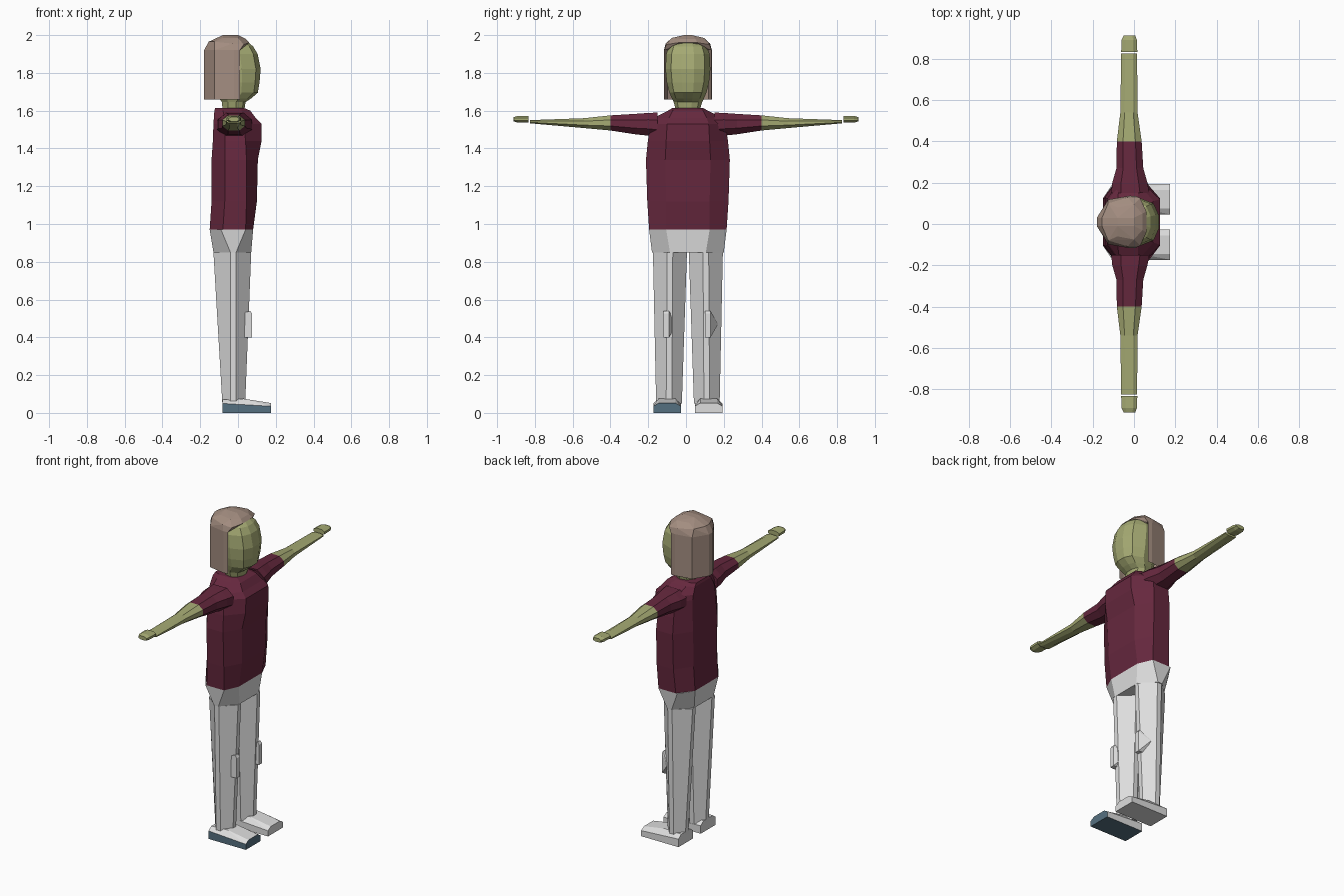
import bpy, bmesh
from mathutils import Vector

CY = 0.01  # body centre line


def material(name, *rgb):
    m = bpy.data.materials.new(name)
    m.diffuse_color = [((c / 255 + 0.055) / 1.055) ** 2.4 for c in rgb] + [1]
    return m


SKIN = material("olive skin", 165, 170, 115)
HAIR = material("brown hair", 163, 141, 128)
SHIRT = material("maroon shirt", 102, 40, 62)
PANTS = material("light grey cloth", 222, 222, 222)
SOLE = material("slate blue sole", 85, 112, 128)


def finish(name, bm, *mats):
    bmesh.ops.recalc_face_normals(bm, faces=bm.faces)
    me = bpy.data.meshes.new(name)
    bm.to_mesh(me)
    bm.free()
    for m in mats:
        me.materials.append(m)
    ob = bpy.data.objects.new(name, me)
    bpy.context.collection.objects.link(ob)
    return ob


def loft(name, rings, mat, closed=True):
    """Skin a list of equal-length point rings; closed rings get end caps."""
    bm = bmesh.new()
    vs = [[bm.verts.new(p) for p in r] for r in rings]
    n = len(rings[0])
    for a, b in zip(vs, vs[1:]):
        for i in range(n if closed else n - 1):
            j = (i + 1) % n
            bm.faces.new((a[i], a[j], b[j], b[i]))
    if closed:
        bm.faces.new(vs[0])
        bm.faces.new(vs[-1])
    return finish(name, bm, mat)


def hull(name, points, *mats):
    bm = bmesh.new()
    for p in points:
        bm.verts.new(p)
    res = bmesh.ops.convex_hull(bm, input=bm.verts)
    loose = [v for v in bm.verts if not v.link_faces]
    bmesh.ops.delete(bm, geom=loose, context='VERTS')
    bmesh.ops.dissolve_limit(bm, angle_limit=0.02, verts=bm.verts, edges=bm.edges)
    return finish(name, bm, *mats)


def body_ring(z, back, front, half, sb, sf, fy, cy=CY):
    """Eight-sided section: flat front/back of half-width fy, sides from sb to sf."""
    half_pts = [(front, fy), (sf, half), (sb, half), (back, fy)]
    pts = half_pts + [(x, -y) for x, y in reversed(half_pts)]
    return [Vector((x, cy + y, z)) for x, y in pts]


# Shirt body
loft("shirt_body", [body_ring(*r) for r in (
    (0.97, -0.15, 0.08, 0.205, -0.08, 0.04, 0.115),
    (1.12, -0.14, 0.10, 0.215, -0.07, 0.045, 0.115),
    (1.34, -0.14, 0.105, 0.222, -0.07, 0.045, 0.12),
    (1.44, -0.133, 0.125, 0.212, -0.07, 0.04, 0.115),
    (1.53, -0.13, 0.125, 0.198, -0.07, 0.03, 0.11),
    (1.56, -0.128, 0.095, 0.185, -0.07, 0.02, 0.10),
    (1.60, -0.125, 0.065, 0.105, -0.08, 0.02, 0.08),
    (1.615, -0.12, 0.03, 0.08, -0.08, 0.0, 0.06))], SHIRT)

# Hips
loft("hips", [body_ring(0.97, -0.15, 0.08, 0.205, -0.09, 0.04, 0.115),
              body_ring(0.85, -0.13, 0.07, 0.19, -0.04, -0.01, 0.095)], PANTS)

# Head with neck
oval = [(1, 0.28), (0.8, 0.75), (0.2, 1), (-0.5, 0.85), (-1, 0.3)]
oval += [(x, -y) for x, y in reversed(oval)]
loft("head", [[((b + f) / 2 + (f - b) / 2 * x, CY + w * y, z) for x, y in oval]
              for z, b, f, w in (
    (1.58, -0.08, 0.03, 0.058), (1.645, -0.085, 0.04, 0.075),
    (1.665, -0.10, 0.07, 0.085), (1.695, -0.11, 0.105, 0.098),
    (1.75, -0.12, 0.114, 0.112), (1.82, -0.13, 0.12, 0.119),
    (1.90, -0.13, 0.104, 0.115), (1.94, -0.12, 0.08, 0.10),
    (1.965, -0.10, 0.05, 0.06))], SKIN)

# Hair: hanging sheet open at the face, plus a faceted cap
side = [(0.01, 0.125), (-0.02, 0.127), (-0.125, 0.108), (-0.18, 0.02)]
sheet = side + [(x, -y) for x, y in reversed(side)]
loft("hair_back", [[(x, CY + y, z) for x, y in sheet] for z in (1.66, 1.92)], HAIR, False)
cap = [(x, y, 1.92) for x, y in side]
cap += [(0.06, 0.05, 1.96), (0.03, 0.115, 1.95), (-0.03, 0.118, 1.955),
        (-0.125, 0.09, 1.965), (-0.155, 0.02, 1.965),
        (0.04, 0.04, 1.98), (0.0, 0.085, 1.985), (0.0, 0.02, 2.0),
        (-0.08, 0.07, 1.985), (-0.08, 0.02, 2.0)]
hull("hair_cap", [(x, CY + s * y, z) for x, y, z in cap for s in (1, -1)], HAIR)


def arm_ring(s, y, x0, x1, z0, z1):
    cx, cz, hx, hz = (x0 + x1) / 2, (z0 + z1) / 2, (x1 - x0) / 2, (z1 - z0) / 2
    octo = [(1, .4), (.5, 1), (-.5, 1), (-1, .4), (-1, -.4), (-.5, -1), (.5, -1), (1, -.4)]
    return [(cx + hx * a, s * y, cz + hz * b) for a, b in octo]


for s, label in ((-1, "right"), (1, "left")):
    # Sleeve, bare arm and hand
    loft(label + "_sleeve", [arm_ring(s, *r) for r in (
        (0.15, -0.11, 0.075, 1.46, 1.59), (0.20, -0.105, 0.065, 1.468, 1.588),
        (0.27, -0.085, 0.045, 1.475, 1.583), (0.40, -0.083, 0.037, 1.495, 1.575))], SHIRT)
    loft(label + "_arm", [arm_ring(s, *r) for r in (
        (0.40, -0.083, 0.037, 1.495, 1.575), (0.54, -0.066, 0.017, 1.508, 1.56),
        (0.825, -0.062, 0.015, 1.533, 1.55))], SKIN)
    loft(label + "_hand", [arm_ring(s, *r) for r in (
        (0.833, -0.062, 0.016, 1.538, 1.572), (0.89, -0.06, 0.014, 1.537, 1.573),
        (0.912, -0.05, 0.006, 1.543, 1.566))], SKIN)

    # Trouser leg
    cy = CY + s * 0.095
    loft(label + "_leg", [
        body_ring(0.85, -0.13, 0.07, 0.09, -0.04, -0.01, 0.015, cy),
        body_ring(0.05, -0.083, 0.038, 0.068, -0.04, -0.01, 0.015, cy + s * 0.005)], PANTS)

    # Knee patch, pointing to the same side on both legs
    ky = -0.105 if s < 0 else 0.115
    hull(label + "_knee_patch", [
        (0.065, ky - 0.015, 0.54), (0.065, ky + 0.015, 0.54),
        (0.075, ky - 0.015, 0.525), (0.075, ky + 0.015, 0.525),
        (0.075, ky - 0.015, 0.40), (0.075, ky + 0.015, 0.40),
        (0.015, ky + 0.055, 0.47), (0.035, ky - 0.015, 0.40),
        (0.035, ky + 0.015, 0.40), (0.03, ky - 0.015, 0.53)], PANTS)

    # Shoe
    fy = -0.1 if s < 0 else 0.12
    shoe = []
    for t in (-1, 1):
        shoe += [(x, fy + t * w, z) for x, w, z in (
            (-0.083, 0.073, 0), (0.175, 0.073, 0), (-0.083, 0.073, 0.05),
            (0.175, 0.073, 0.035), (0.175, 0.045, 0.052), (0.03, 0.045, 0.075),
            (-0.083, 0.045, 0.07))]
    ob = hull(label + "_shoe", shoe, PANTS, SOLE)
    if s < 0:  # this shoe has a blue sole, toe and outer side
        for f in ob.data.polygons:
            if f.normal.z < -0.9 or f.normal.x > 0.9 or f.normal.y < -0.9:
                f.material_index = 1
